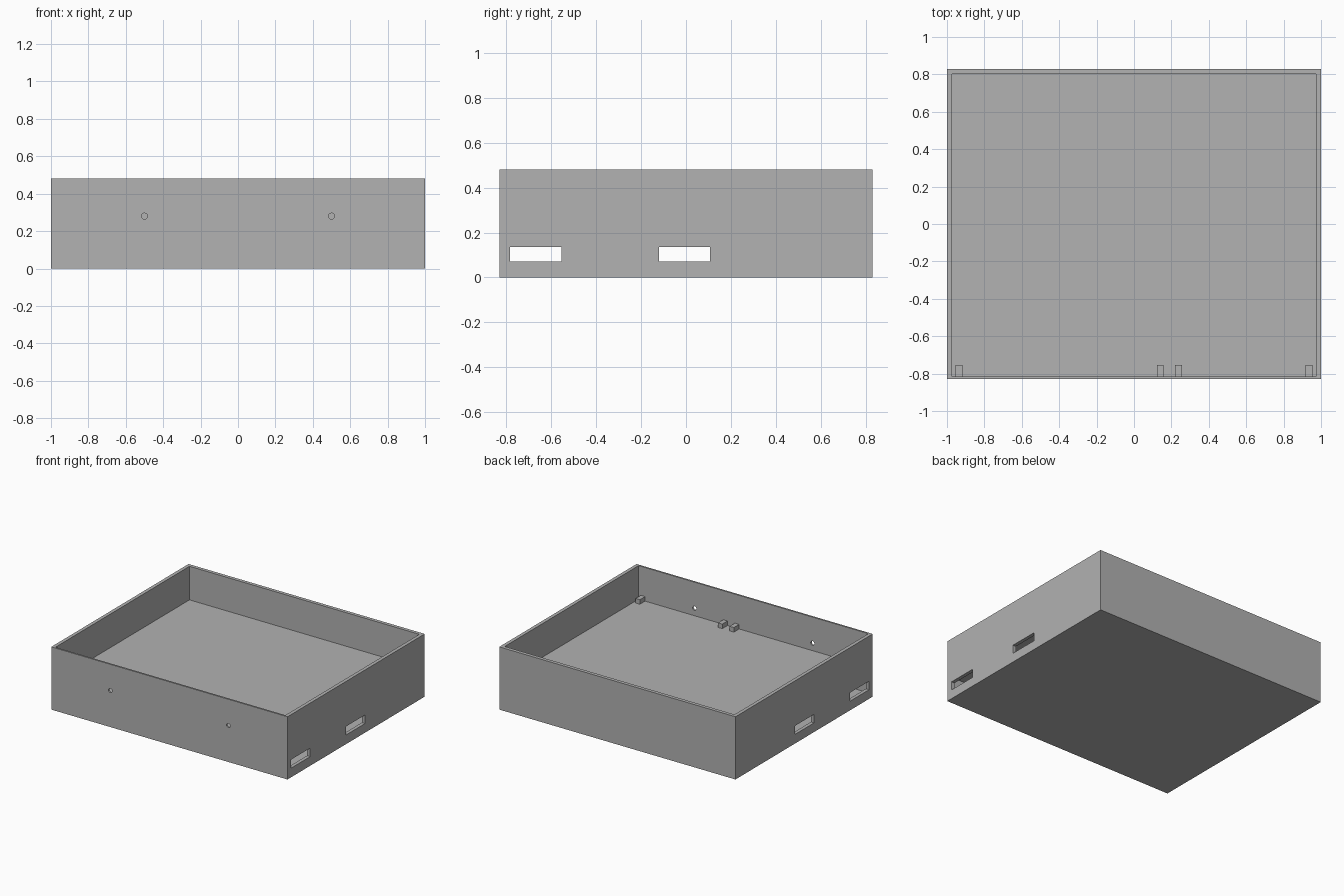
import bpy
import math

cube = bpy.data.objects.get("Cube")
if cube:
    bpy.data.objects.remove(cube, do_unlink=True)

grey = bpy.data.materials.new("plain grey")
grey.use_nodes = True
colour = (0.445, 0.445, 0.445, 1)
grey.diffuse_color = colour
for node in grey.node_tree.nodes:
    if node.type == 'BSDF_PRINCIPLED':
        node.inputs["Base Color"].default_value = colour

W, D, H = 1.0, 0.83, 0.48      # half width, half depth, height
WALL, FRONT = 0.027, 0.0135    # side/back and front wall thickness
SHELF = 0.223                  # top of the raised floor


def box(name, low, high):
    """Axis-aligned box between two corners."""
    bpy.ops.mesh.primitive_cube_add(size=1)
    ob = bpy.context.object
    ob.name = name
    ob.location = [(a + b) / 2 for a, b in zip(low, high)]
    ob.scale = [b - a for a, b in zip(low, high)]
    bpy.ops.object.transform_apply(location=True, rotation=True, scale=True)
    ob.data.materials.append(grey)
    return ob


def cut(target, cutter):
    """Subtract the cutter and discard it."""
    cutter.hide_render = True
    mod = target.modifiers.new("cut", 'BOOLEAN')
    mod.operation = 'DIFFERENCE'
    mod.solver = 'EXACT'
    mod.object = cutter
    bpy.context.view_layer.objects.active = target
    bpy.ops.object.modifier_apply(modifier=mod.name)
    bpy.data.objects.remove(cutter, do_unlink=True)


# Open case with thin walls
case = box("case", (-W, -D, 0), (W, D, H))
inner_low = (-W + WALL, -D + FRONT)
inner_high = (W - WALL, D - WALL)
cut(case, box("cavity", (*inner_low, WALL), (*inner_high, H + 0.2)))

# Two slots running through both side walls
for y0, y1 in ((-0.785, -0.555), (-0.12, 0.108)):
    cut(case, box("slot_cutter", (-W - 0.2, y0, 0.07), (W + 0.2, y1, 0.135)))

# Two round holes in the front wall
for x in (-0.5, 0.5):
    bpy.ops.mesh.primitive_cylinder_add(
        vertices=24, radius=0.016, depth=0.1,
        location=(x, -D, 0.28), rotation=(math.pi / 2, 0, 0))
    cut(case, bpy.context.object)

# Raised floor above the hollow base
box("raised_floor", (*inner_low, SHELF - WALL), (*inner_high, SHELF))

# Small blocks along the front wall
for i, x in enumerate((-0.936, 0.14, 0.238, 0.936)):
    box(f"front_block_{i + 1}", (x - 0.018, -D + FRONT, SHELF),
        (x + 0.018, -0.753, SHELF + 0.035))
